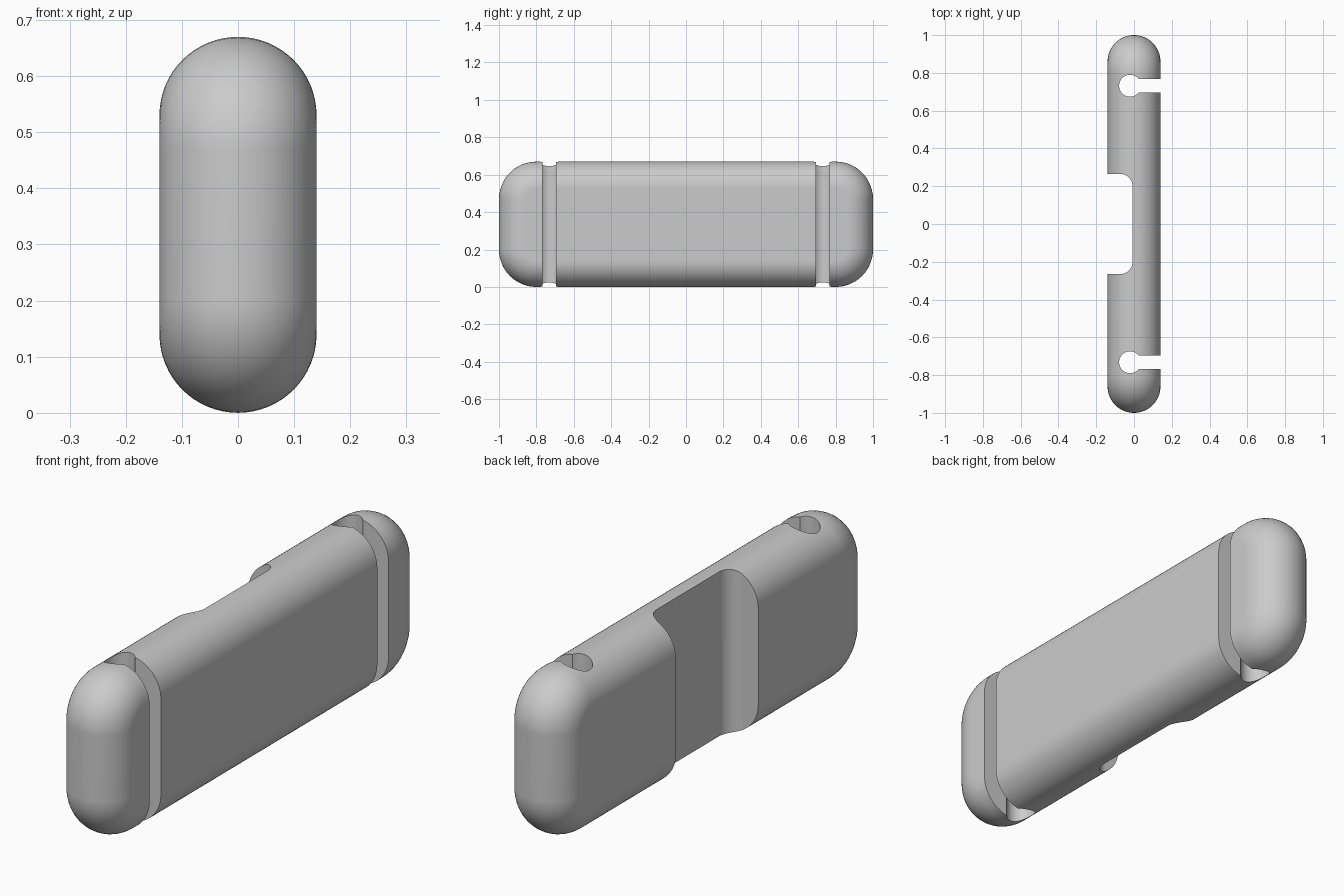
import bpy, bmesh
from math import sin, cos, pi, asin, radians

cube = bpy.data.objects.get("Cube")
if cube:
    bpy.data.objects.remove(cube, do_unlink=True)

HALF_LENGTH, HEIGHT = 1.0, 0.67
EDGE = 0.14        # full-round edge radius, also half the thickness
CORNER = 0.20      # outer corner radius seen from the side

grey = bpy.data.materials.new("plain grey")
grey.use_nodes = True
grey.diffuse_color = (0.6, 0.6, 0.6, 1)
grey.node_tree.nodes["Principled BSDF"].inputs["Base Color"].default_value = (0.6, 0.6, 0.6, 1)


def finish(bm, name):
    bmesh.ops.recalc_face_normals(bm, faces=bm.faces)
    mesh = bpy.data.meshes.new(name)
    bm.to_mesh(mesh)
    bm.free()
    mesh.materials.append(grey)
    obj = bpy.data.objects.new(name, mesh)
    bpy.context.collection.objects.link(obj)
    return obj


def arc(cx, cy, r, start, end, steps):
    angles = [start + (end - start) * i / steps for i in range(steps + 1)]
    return [(cx + r * cos(a), cy + r * sin(a)) for a in angles]


def rounded_outline(half_w, half_h, r, steps=12):
    points = []
    for i, (sx, sy) in enumerate([(1, 1), (-1, 1), (-1, -1), (1, -1)]):
        points += arc(sx * (half_w - r), sy * (half_h - r), r,
                      i * pi / 2, (i + 1) * pi / 2, steps)
    return points


def upright_cutter(name, outline):
    # Prism taller than the body, for cutting straight through it
    bm = bmesh.new()
    face = bm.faces.new([bm.verts.new((x, y, -0.1)) for x, y in outline])
    top = bmesh.ops.extrude_face_region(bm, geom=[face])["geom"]
    bmesh.ops.translate(bm, vec=(0, 0, HEIGHT + 0.2),
                        verts=[v for v in top if isinstance(v, bmesh.types.BMVert)])
    obj = finish(bm, name)
    obj.hide_render = True
    return obj


# Pill-like body: rounded outlines stacked through the thickness
bm = bmesh.new()
rings = []
STEPS = 32
for i in range(STEPS + 1):
    a = -pi / 2 + pi * i / STEPS
    inset = EDGE * (1 - cos(a))
    outline = rounded_outline(HALF_LENGTH - inset, HEIGHT / 2 - inset, CORNER - inset)
    rings.append([bm.verts.new((EDGE * sin(a), y, HEIGHT / 2 + z)) for y, z in outline])
for low, high in zip(rings, rings[1:]):
    for j in range(len(low)):
        k = (j + 1) % len(low)
        bm.faces.new((low[j], low[k], high[k], high[j]))
bm.faces.new(rings[0])
bm.faces.new(rings[-1])
body = finish(bm, "body")

# Keyhole channels: round bore with a slot opening to the left face
BORE, SLOT = 0.058, 0.036
mouth = asin(SLOT / BORE)
cutters = []
for side, label in ((-1, "front"), (1, "back")):
    y = side * 0.732
    keyhole = arc(-0.021, y, BORE, mouth, 2 * pi - mouth, 40)
    keyhole += [(0.3, y - SLOT), (0.3, y + SLOT)]
    cutters.append(upright_cutter(label + "_keyhole_cutter", keyhole))

# Wide recess in the right face with filleted inner corners
FLOOR, REACH, FILLET = -0.008, 0.265, 0.065
recess = [(-0.3, -REACH)]
recess += arc(FLOOR - FILLET, -REACH + FILLET, FILLET, -pi / 2, 0, 14)
recess += arc(FLOOR - FILLET, REACH - FILLET, FILLET, 0, pi / 2, 14)
recess.append((-0.3, REACH))
cutters.append(upright_cutter("recess_cutter", recess))

bpy.ops.object.select_all(action="DESELECT")
bpy.context.view_layer.objects.active = body
body.select_set(True)
for cutter in cutters:
    cut = body.modifiers.new(cutter.name, "BOOLEAN")
    cut.operation = "DIFFERENCE"
    cut.solver = "EXACT"
    cut.object = cutter
    bpy.ops.object.modifier_apply(modifier=cut.name)
    bpy.data.objects.remove(cutter, do_unlink=True)

# Smooth rounding with crisp cut edges
bpy.ops.object.shade_smooth_by_angle(angle=radians(25))
normals = body.modifiers.new("even_shading", "WEIGHTED_NORMAL")
normals.keep_sharp = True
